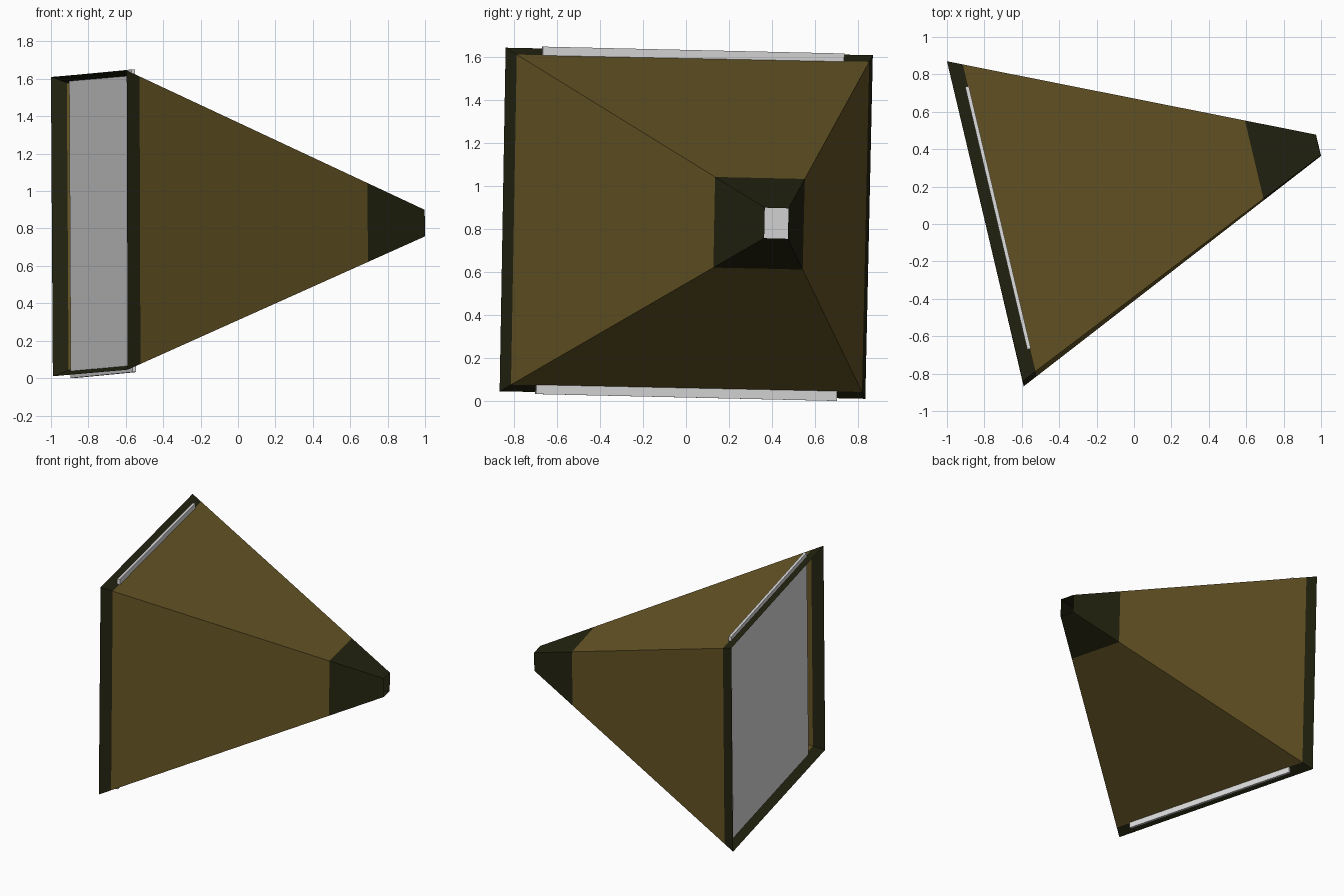
import bpy, bmesh
from mathutils import Vector

if "Cube" in bpy.data.objects:
    bpy.data.objects.remove(bpy.data.objects["Cube"])


def material(name, rgb):
    m = bpy.data.materials.new(name)
    m.diffuse_color = (*rgb, 1)
    m.use_nodes = True
    m.node_tree.nodes["Principled BSDF"].inputs["Base Color"].default_value = m.diffuse_color
    return m


BROWN = material("olive brown", (0.136, 0.093, 0.0185))
DARK = material("dark olive", (0.0176, 0.0176, 0.0056))
GREY = material("light grey", (0.72, 0.72, 0.72))


def finish(name, bm, mats):
    me = bpy.data.meshes.new(name)
    bm.to_mesh(me)
    bm.free()
    for m in mats:
        me.materials.append(m)
    ob = bpy.data.objects.new(name, me)
    bpy.context.collection.objects.link(ob)
    return ob


# Tapered square funnel, open at both ends; corners run front top,
# back top, back bottom, front bottom
wide = [Vector(p) for p in ((-0.595, -0.84, 1.645), (-1.0, 0.87, 1.61),
                            (-0.99, 0.835, 0.01), (-0.59, -0.868, 0.045))]
narrow = [Vector(p) for p in ((0.998, 0.367, 0.90), (0.972, 0.478, 0.897),
                              (0.974, 0.474, 0.755), (1.0, 0.364, 0.758))]
bm = bmesh.new()
rings = [[bm.verts.new(a.lerp(b, t)) for a, b in zip(wide, narrow)]
         for t in (0.0, 0.043, 0.808, 1.0)]
for k in range(3):
    for i in range(4):
        j = (i + 1) % 4
        f = bm.faces.new((rings[k][i], rings[k + 1][i],
                          rings[k + 1][j], rings[k][j]))
        f.material_index = 0 if k == 1 else 1   # dark bands at both ends
# point the sides away from the funnel's axis
bm.normal_update()
for f in bm.faces:
    c = f.calc_center_median()
    axis = sum((v.co for r in rings for v in r if v in f.verts[:]), Vector()) / 4
    near = min(rings, key=lambda r: (sum((v.co for v in r), Vector()) / 4 - c).length)
    if f.normal.dot(axis - sum((v.co for v in near), Vector()) / 4) < 0:
        f.normal_flip()
finish("funnel_shell", bm, (BROWN, DARK))

# Thin screen set inside the wide mouth, poking through top and bottom
screen = [Vector(p) for p in ((-0.561, -0.668, 1.65), (-0.893, 0.735, 1.618),
                              (-0.885, 0.70, 0.0), (-0.554, -0.70, 0.032))]
half = (screen[1] - screen[0]).cross(screen[3] - screen[0]).normalized() * 0.01
bm = bmesh.new()
outer = [bm.verts.new(p + half) for p in screen]
inner = [bm.verts.new(p - half) for p in screen]
bm.faces.new(outer)
bm.faces.new(inner[::-1])
for i in range(4):
    j = (i + 1) % 4
    bm.faces.new((outer[j], outer[i], inner[i], inner[j]))
bmesh.ops.recalc_face_normals(bm, faces=bm.faces[:])
finish("screen_panel", bm, (GREY,))
